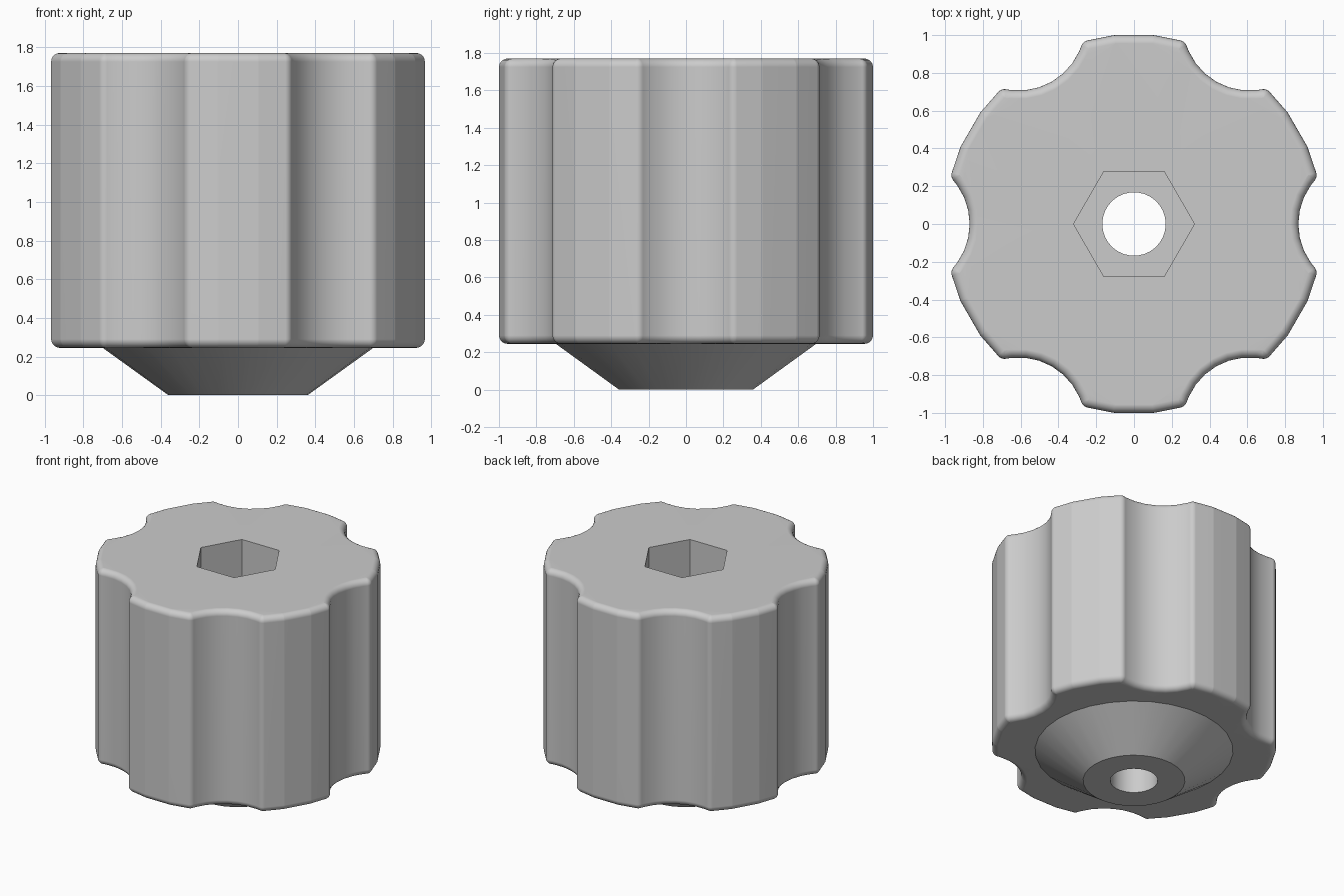
import bpy, bmesh
from math import sin, cos, pi, radians, atan2, acos, sqrt
from mathutils import Vector, Matrix

if "Cube" in bpy.data.objects:
    bpy.data.objects.remove(bpy.data.objects["Cube"])

EDGE = 0.045               # rounding radius of the grip edges
CORE = 0.96                # grip radius before rounding
FLUTE_AT, FLUTE_R = 1.22, 0.395
Z_LOW, Z_TOP = 0.245, 1.77
Z_NUT = 1.0                # floor of the hex socket
HOLE_R, HEX_R = 0.168, 0.32
SIDES = 30
STEP = 2 * pi / SIDES

grey = bpy.data.materials.new("grey plastic")
grey.use_nodes = True
colour = (0.6, 0.6, 0.6, 1)
grey.diffuse_color = colour
grey.node_tree.nodes["Principled BSDF"].inputs["Base Color"].default_value = colour


def polar(r, a):
    return Vector((r * cos(a), r * sin(a), 0))


def grip_outline():
    """Core points paired with outward directions: six flutes and six lobes."""
    apothem = CORE * cos(STEP / 2)
    mean = (CORE + apothem) / 2
    tx = (mean ** 2 + FLUTE_AT ** 2 - FLUTE_R ** 2) / (2 * FLUTE_AT)
    tip = Vector((tx, sqrt(mean ** 2 - tx ** 2), 0))
    flute_centre = Vector((FLUTE_AT, 0, 0))
    sector = []
    # Flute, a concave arc
    for k in range(-3, 4):
        n = polar(1, k * STEP)
        sector.append((flute_centre + Vector((-n.x, n.y, 0)) * FLUTE_R, Vector((n.x, -n.y, 0))))
    # Rounded tip, two lobe corners, rounded tip
    inward = flute_centre - tip
    a0, a1 = atan2(inward.y, inward.x), 1.5 * STEP
    first = [(tip, polar(1, a0 + (a1 - a0) * k / 6)) for k in range(7)]
    lobe = []
    for k in (2, 3):
        for half in (-0.5, 0.5):
            lobe.append((polar(CORE, k * STEP), polar(1, (k + half) * STEP)))
    # Mirror the first tip about the middle of the lobe
    mid = polar(1, pi / 6)
    flip = lambda v: 2 * v.dot(mid) * mid - v
    last = [(flip(p), flip(n)) for p, n in reversed(first)]
    sector += first + lobe + last
    outline = []
    for s in range(6):
        turn = Matrix.Rotation(s * pi / 3, 3, 'Z')
        outline += [(turn @ p, turn @ n) for p, n in sector]
    return outline


bm = bmesh.new()


def ring(points, z):
    return [bm.verts.new((p.x, p.y, z)) for p in points]


def circle(r, z, sides=SIDES):
    return ring([polar(r, 2 * pi * k / sides) for k in range(sides)], z)


def wall(a, b):
    for i in range(len(a)):
        j = (i + 1) % len(a)
        bm.faces.new((a[i], a[j], b[j], b[i]))


def cap(*loops):
    """Flat face between an outer loop and an inner one."""
    edges = []
    for loop in loops:
        for i, v in enumerate(loop):
            w = loop[(i + 1) % len(loop)]
            edges.append(bm.edges.get((v, w)) or bm.edges.new((v, w)))
    bmesh.ops.triangle_fill(bm, edges=edges, use_beauty=True)


# Fluted grip with rounded rims
outline = grip_outline()
rings = []
for z, side in ((Z_LOW + EDGE, -1), (Z_TOP - EDGE, 1)):
    angles = [k * pi / 10 for k in range(6)]
    if side < 0:
        angles.reverse()
    for a in angles:
        # A hair of radius stays at the flat end so no points coincide
        reach = EDGE * max(cos(a), 0.02)
        rings.append(ring([p + n * reach for p, n in outline], z + side * EDGE * sin(a)))
for lower, upper in zip(rings, rings[1:]):
    wall(lower, upper)

# Tapered foot, through hole and hex socket
foot_top, foot_end = circle(0.70, Z_LOW), circle(0.36, 0)
hole_low, hole_high = circle(HOLE_R, 0), circle(HOLE_R, Z_NUT)
hex_low, hex_high = circle(HEX_R, Z_NUT, 6), circle(HEX_R, Z_TOP, 6)
wall(foot_end, foot_top)
wall(hole_high, hole_low)
wall(hex_high, hex_low)

# Flat faces joining them
cap(rings[0], foot_top)
cap(foot_end, hole_low)
cap(hex_low, hole_high)
cap(rings[-1], hex_high)

bmesh.ops.recalc_face_normals(bm, faces=bm.faces[:])
mesh = bpy.data.meshes.new("fluted_knob")
bm.to_mesh(mesh)
bm.free()
mesh.materials.append(grey)
knob = bpy.data.objects.new("fluted_knob", mesh)
bpy.context.collection.objects.link(knob)

# Smooth shading that keeps the hard edges and flat faces crisp
bpy.context.view_layer.objects.active = knob
knob.select_set(True)
bpy.ops.object.shade_smooth_by_angle(angle=radians(30))
weighted = knob.modifiers.new("even_shading", 'WEIGHTED_NORMAL')
weighted.keep_sharp = True
